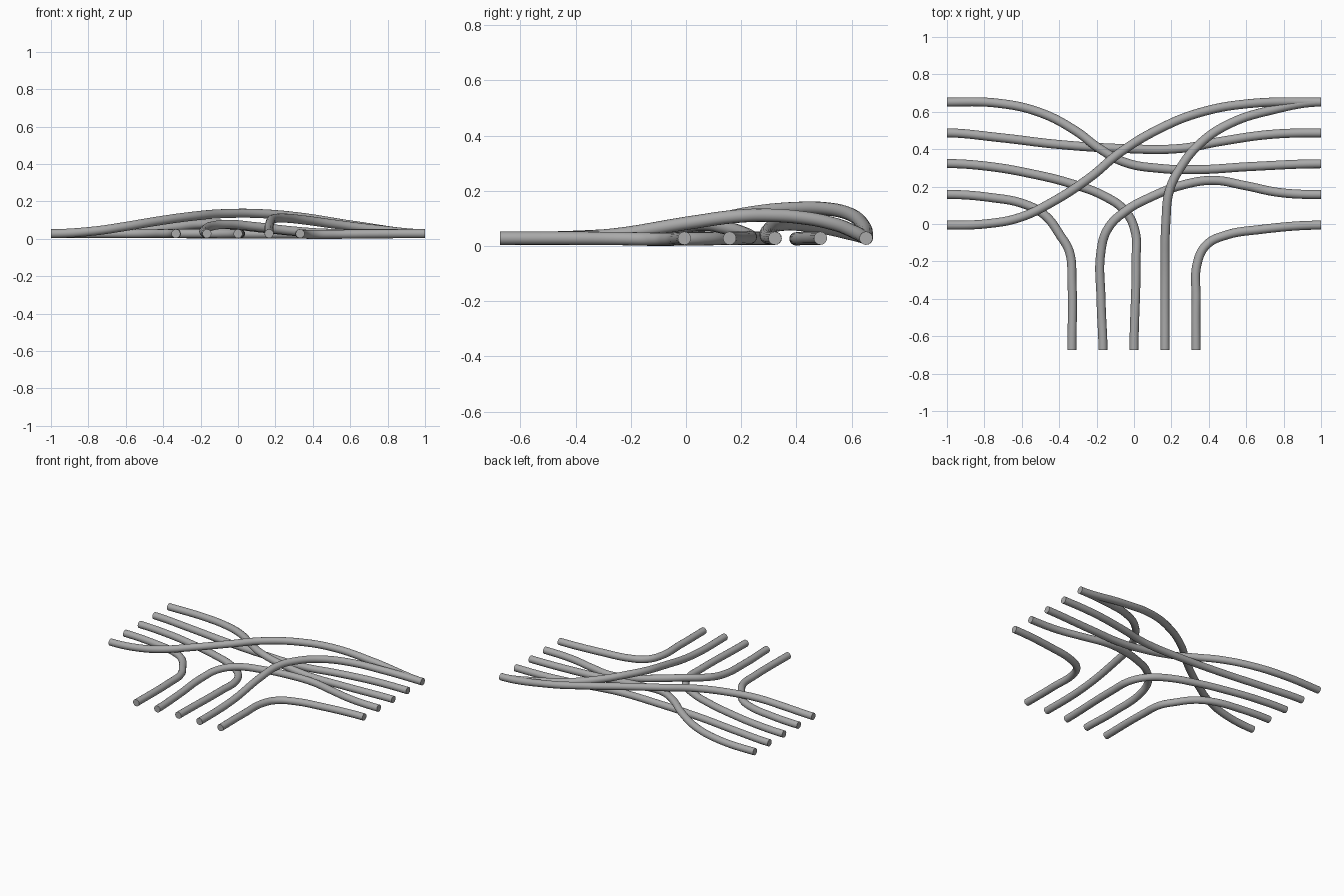
import bpy, math
from mathutils import Vector

if "Cube" in bpy.data.objects:
    bpy.data.objects.remove(bpy.data.objects["Cube"])

R = 0.024      # tube radius
Z = 0.028      # resting height of the tube centre

grey = bpy.data.materials.new("plain_grey")
grey.diffuse_color = (0.40, 0.40, 0.40, 1)
grey.use_nodes = True
grey.node_tree.nodes["Principled BSDF"].inputs["Base Color"].default_value = grey.diffuse_color


def tube(name, pts, start_dir, end_dir):
    """Round capped tube through pts (x, y[, z]); ends leave along the given directions."""
    cu = bpy.data.curves.new(name, 'CURVE')
    cu.dimensions = '3D'
    cu.bevel_depth = R
    cu.bevel_resolution = 6
    cu.resolution_u = 10
    cu.use_fill_caps = True
    cu.materials.append(grey)
    sp = cu.splines.new('BEZIER')
    sp.bezier_points.add(len(pts) - 1)
    pos = [Vector((p[0], p[1], p[2] if len(p) > 2 else Z)) for p in pts]
    for b, p in zip(sp.bezier_points, pos):
        b.co = p
        b.handle_left_type = b.handle_right_type = 'AUTO'
    # square ends
    for i, j, d in ((0, 1, Vector(start_dir)), (-1, -2, -Vector(end_dir))):
        b = sp.bezier_points[i]
        b.handle_left_type = b.handle_right_type = 'FREE'
        k = (pos[j] - pos[i]).length / 3
        b.handle_right = pos[i] + d * k * (1 if i == 0 else -1)
        b.handle_left = pos[i] - d * k * (1 if i == 0 else -1)
    ob = bpy.data.objects.new(name, cu)
    bpy.context.collection.objects.link(ob)
    bpy.ops.object.select_all(action='DESELECT')
    ob.select_set(True)
    bpy.context.view_layer.objects.active = ob
    bpy.ops.object.convert(target='MESH')
    bpy.ops.object.shade_smooth_by_angle(angle=math.radians(40))


EAST, SOUTH, NORTH = (1, 0, 0), (0, -1, 0), (0, 1, 0)

# tubes crossing from left to right
tube("back_tube", [(-1, .652), (-.72, .645, .032), (-.5, .595, .045), (-.315, .50, .066),
                   (-.18, .40, .079), (-.05, .33, .076), (.14, .297, .056), (.35, .291, .036),
                   (.62, .307), (1, .322)], EAST, EAST)
tube("middle_tube", [(-1, .487), (-.72, .462), (-.4, .425), (-.07, .404, .026),
                     (.25, .404, .026), (.46, .441), (.73, .479), (1, .487)], EAST, EAST)
tube("high_diagonal_tube", [(-1, -.006), (-.77, .003, .042), (-.61, .035, .065),
                            (-.45, .11, .092), (-.235, .249, .122), (-.075, .382, .135),
                            (.14, .511, .134), (.353, .596, .114), (.62, .644, .072),
                            (1, .652)], EAST, EAST)

# tubes turning from left to front
tube("left_wide_bend", [(-1, .323), (-.77, .307), (-.555, .27), (-.34, .217), (-.155, .147),
                        (-.05, .072, .026), (.005, -.035, .026), (.011, -.195), (0, -.673)],
     EAST, SOUTH)
tube("left_tight_bend", [(-1, .158), (-.77, .142), (-.58, .104), (-.475, .045), (-.395, -.06),
                         (-.345, -.15), (-.332, -.3), (-.332, -.673)], EAST, SOUTH)

# tubes turning from front to right
tube("right_wide_bend", [(-.166, -.673), (-.176, -.41, .031), (-.176, -.142, .05),
                         (-.139, -.024, .069), (-.048, .067, .078), (.086, .142, .066),
                         (.27, .211, .045), (.43, .233, .032), (.59, .206), (.78, .168),
                         (1, .158)], NORTH, EAST)
tube("right_raised_bend", [(.166, -.673), (.166, -.3, .036), (.171, .02, .085),
                           (.19, .18, .107), (.246, .297, .111), (.353, .43, .101),
                           (.513, .537, .079), (.727, .607, .052), (1, .652)], NORTH, EAST)
tube("right_tight_bend", [(.332, -.673), (.332, -.41), (.342, -.195, .026), (.39, -.11, .024),
                          (.487, -.061, .024), (.67, -.03, .026), (1, -.006)], NORTH, EAST)
